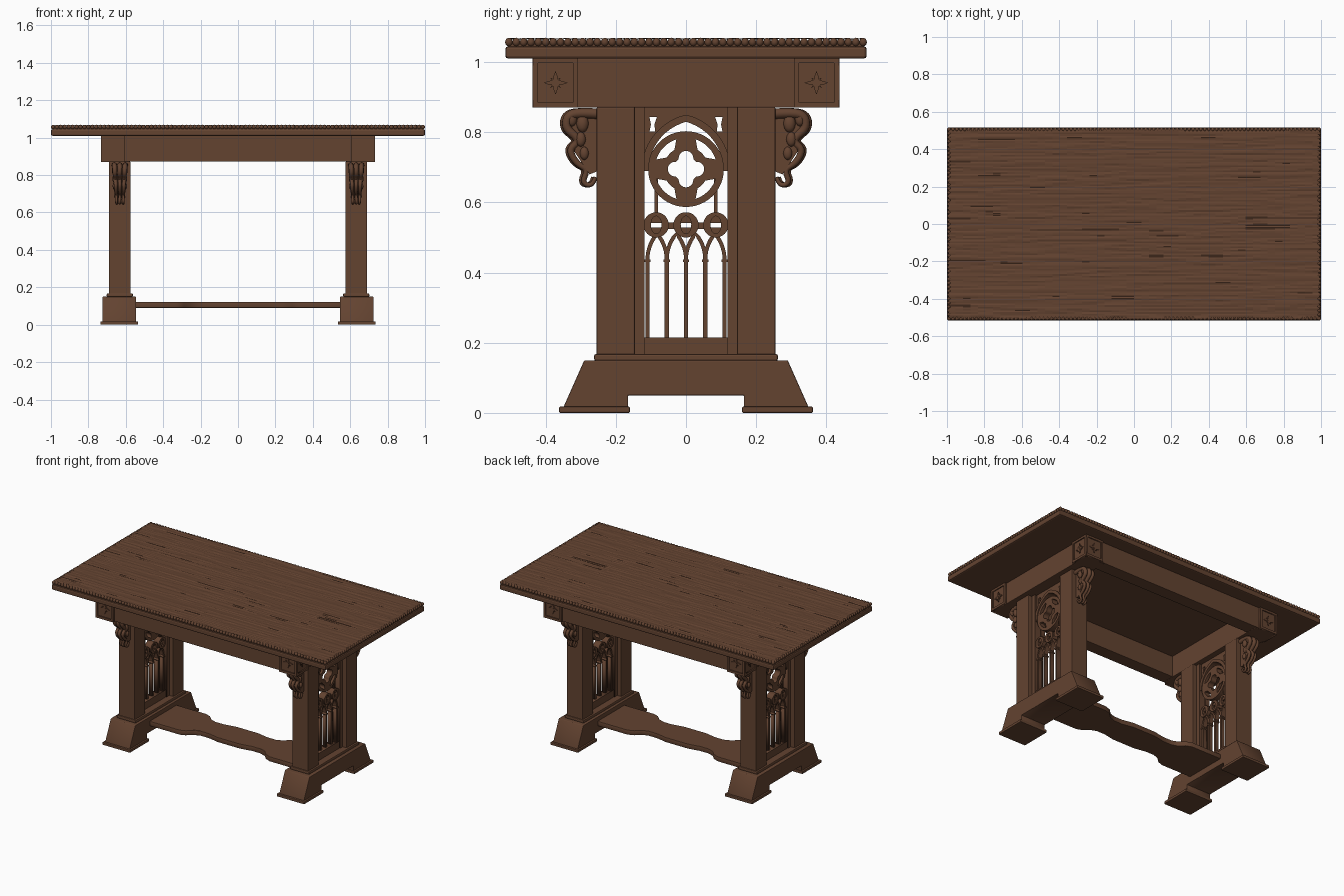
import bpy, bmesh, math, random
from mathutils import Vector, Matrix

if "Cube" in bpy.data.objects:
    bpy.data.objects.remove(bpy.data.objects["Cube"])

random.seed(4)
wood = bpy.data.materials.new("dark_wood")
wood.diffuse_color = (0.125, 0.056, 0.03, 1)
wood.use_nodes = True
wood.node_tree.nodes["Principled BSDF"].inputs["Base Color"].default_value = wood.diffuse_color
FRONT = (math.pi / 2, 0, 0)              # profile drawn in x,z
SIDE = (math.pi / 2, 0, math.pi / 2)     # profile drawn in y,z
FLAT = (0, 0, 0)                         # profile drawn in x,y
LEG_X = 0.632


def place(name, mesh, loc=(0, 0, 0), rot=FLAT, smooth=False, bevel=0):
    ob = bpy.data.objects.new(name, mesh)
    bpy.context.collection.objects.link(ob)
    ob.location, ob.rotation_euler = loc, rot
    if not mesh.materials:
        mesh.materials.append(wood)
    if smooth:
        for p in mesh.polygons:
            p.use_smooth = True
    if bevel:
        m = ob.modifiers.new("bevel", 'BEVEL')
        m.width, m.segments = bevel, 2
    return ob


def to_mesh(name, bm):
    me = bpy.data.meshes.new(name)
    bm.to_mesh(me)
    bm.free()
    return me


def box(name, x0, x1, y0, y1, z0, z1, bevel=0.004):
    bm = bmesh.new()
    bmesh.ops.create_cube(bm, size=1)
    bmesh.ops.scale(bm, vec=(x1 - x0, y1 - y0, z1 - z0), verts=bm.verts)
    return place(name, to_mesh(name, bm), ((x0 + x1) / 2, (y0 + y1) / 2, (z0 + z1) / 2), bevel=bevel)


def plate(name, shapes):
    """Extrude filled outlines; each shape is (thickness, outline, holes...)."""
    bm = bmesh.new()
    for thick, *loops in shapes:
        cu = bpy.data.curves.new(name, 'CURVE')
        cu.dimensions, cu.fill_mode, cu.extrude = '2D', 'BOTH', thick / 2
        for pts in loops:
            s = cu.splines.new('POLY')
            s.points.add(len(pts) - 1)
            for p, (a, b) in zip(s.points, pts):
                p.co = (a, b, 0, 1)
            s.use_cyclic_u = True
        tmp = bpy.data.objects.new(name, cu)
        bm.from_mesh(tmp.to_mesh())
        tmp.to_mesh_clear()
        bpy.data.objects.remove(tmp)
        bpy.data.curves.remove(cu)
    bmesh.ops.remove_doubles(bm, verts=bm.verts, dist=1e-5)
    return to_mesh(name, bm)


def arc(cx, cy, r, a0=0, a1=360, n=32):
    full = abs(a1 - a0) >= 360
    k = n if full else n - 1
    return [(cx + r * math.cos(math.radians(a0 + (a1 - a0) * i / k)),
             cy + r * math.sin(math.radians(a0 + (a1 - a0) * i / k))) for i in range(n)]


def rect(x0, x1, y0, y1):
    return [(x0, y0), (x1, y0), (x1, y1), (x0, y1)]


def gothic(cx, z0, w, h, n=12):
    """Pointed arch from left springing over the apex to the right."""
    r = (w * w + h * h) / (2 * w)
    left = arc(cx + r - w, z0, r, 180, math.degrees(math.atan2(h, w - r)), n)
    return left + [(2 * cx - x, z) for x, z in reversed(left[:-1])]


def ribbon(pts, width):
    out, back = [], []
    for i, p in enumerate(pts):
        t = (Vector(pts[min(i + 1, len(pts) - 1)]) - Vector(pts[max(i - 1, 0)])).normalized()
        n = Vector((-t.y, t.x)) * width / 2
        out.append((p[0] + n.x, p[1] + n.y))
        back.append((p[0] - n.x, p[1] - n.y))
    return out + back[::-1]


# table top: lower slab, upper board, grained surface, beaded edge
box("top_lower_slab", -1, 1, -0.515, 0.515, 1.01, 1.045, 0.008)
box("top_upper_board", -0.99, 0.99, -0.507, 0.507, 1.04, 1.061, 0)
bm = bmesh.new()
bmesh.ops.create_grid(bm, x_segments=50, y_segments=110, size=1)
rows = {}
for v in sorted(bm.verts, key=lambda v: (round(v.co.y, 4), v.co.x)):
    key = round(v.co.y, 4)
    if key not in rows or random.random() < 0.25:
        rows[key] = random.uniform(-0.0025, 0.0015)
    v.co = (v.co.x * 0.993, v.co.y * 0.508, rows[key])
place("top_grained_surface", to_mesh("grain", bm), (0, 0, 1.067))
bm = bmesh.new()
for half, other, swap, count in ((0.989, 0.505, False, 95), (0.505, 0.989, True, 49)):
    for s in (-1, 1):
        for i in range(count):
            t = -half + 2 * half * i / (count - 1)
            pos = (s * other, t, 1.057) if swap else (t, s * other, 1.057)
            m = Matrix.Translation(pos) @ Matrix.Diagonal((0.011, 0.011, 0.0125, 1))
            bmesh.ops.create_icosphere(bm, subdivisions=2, radius=1, matrix=m)
place("top_beaded_edge", to_mesh("beads", bm), smooth=True)

# apron rails
for s, side in ((-1, "front"), (1, "back")):
    box(side + "_apron_rail", -0.62, 0.62, min(s * 0.34, s * 0.425), max(s * 0.34, s * 0.425), 0.872, 1.012)
for s, side in ((-1, "left"), (1, "right")):
    box(side + "_apron_rail", min(s * 0.58, s * 0.72), max(s * 0.58, s * 0.72), -0.42, 0.42, 0.87, 1.012)

# corner blocks with a framed rosette on the outer faces
star = []
for k in range(4):
    for a, r in ((0, 0.034), (16, 0.02), (33, 0.012), (45, 0.022), (57, 0.012), (74, 0.02)):
        t = math.radians(90 * k + a)
        star.append((r * math.cos(t), r * math.sin(t)))
panel = plate("rosette_panel", [
    (0.012, rect(-0.064, 0.064, -0.071, 0.071), rect(-0.05, 0.05, -0.056, 0.056)),
    (0.009, star), (0.013, arc(0, 0, 0.008, n=12))])
for sx in (-1, 1):
    for sy in (-1, 1):
        cx, cy = sx * 0.668, sy * 0.372
        box("corner_block", cx - 0.058, cx + 0.058, cy - 0.058, cy + 0.058, 0.87, 1.012)
        place("corner_panel_side", panel, (sx * 0.727, cy, 0.941), SIDE)
        place("corner_panel_front", panel, (cx, sy * 0.431, 0.941), FRONT)

# pierced tracery: spandrel, arch, rose, three rings, four lancets
hole = [(0.083, 0.843), (0.104, 0.843), (0.1, 0.822), (0.104, 0.802), (0.088, 0.802), (0.09, 0.822)]
arch = gothic(0, 0.69, 0.117, 0.15)
spandrel = [(-0.147, 0.87), (-0.147, 0.69)] + arch + [(0.147, 0.69), (0.147, 0.87)]
quatrefoil, lenses = [], []
for k in range(4):
    a = math.radians(90 * k)
    quatrefoil += arc(0.031 * math.cos(a), 0.695 + 0.031 * math.sin(a), 0.021, 90 * k - 95, 90 * k + 95, 12)
    b = 90 * k + 45
    lenses.append(arc(0, 0.695, 0.089, b - 27, b + 27, 10) + arc(0, 0.695, 0.064, b + 14, b - 14, 6))
shapes = [
    (0.03, spandrel, hole, [(-y, z) for y, z in hole]),
    (0.05, ribbon(arch, 0.02)),
    (0.04, arc(0, 0.695, 0.108, n=48), quatrefoil, *lenses),
    (0.03, rect(-0.12, 0.12, 0.529, 0.543), arc(-0.085, 0.536, 0.03), arc(0, 0.536, 0.03), arc(0.085, 0.536, 0.03)),
    (0.05, rect(-0.147, 0.147, 0.165, 0.215))]
shapes += [(0.045, arc(c, 0.536, 0.036), [(c + (y - c) * 0.6, z) for y, z in arc(c, 0.536, 0.025)])
           for c in (-0.085, 0, 0.085)]
for s in (-1, 1):
    shapes.append((0.06, rect(*sorted((s * 0.118, s * 0.148)), 0.165, 0.87)))
    shapes.append((0.03, rect(s * 0.085 - 0.005, s * 0.085 + 0.005, 0.565, 0.69)))
for i in range(5):
    c = -0.11 + 0.055 * i
    shapes.append((0.026, rect(c - 0.006, c + 0.006, 0.21, 0.445)))
    shapes.append((0.034, rect(c - 0.009, c + 0.009, 0.43, 0.438)))
    if i < 4:
        shapes.append((0.028, ribbon(gothic(c + 0.0275, 0.436, 0.0275, 0.075, 8), 0.011)))
tracery = plate("tracery", shapes)

# sloped foot with a notch beneath
foot = plate("foot", [(0.18, [(-0.35, 0.015), (-0.165, 0.015), (-0.165, 0.05), (0.165, 0.05),
                              (0.165, 0.015), (0.35, 0.015), (0.29, 0.15), (-0.29, 0.15)])])

# scrolled leaf bracket: solid core and tapering strands
core = plate("bracket_core", [(0.055, [(0.25, 0.86), (0.32, 0.858), (0.337, 0.83), (0.325, 0.795), (0.312, 0.775),
                                       (0.318, 0.745), (0.295, 0.71), (0.275, 0.68), (0.25, 0.69)])])
strand = [(0.26, 0.853), (0.315, 0.857), (0.345, 0.845), (0.348, 0.81), (0.318, 0.787), (0.315, 0.77), (0.34, 0.75),
          (0.318, 0.71), (0.285, 0.695), (0.303, 0.655), (0.272, 0.645), (0.264, 0.672)]
cu = bpy.data.curves.new("strands", 'CURVE')
cu.dimensions, cu.bevel_depth, cu.bevel_resolution, cu.use_fill_caps = '3D', 0.013, 2, True
for off in (-1, 0, 1):
    s = cu.splines.new('NURBS')
    s.points.add(len(strand) - 1)
    s.order_u, s.use_endpoint_u, s.resolution_u = 3, True, 4
    for i, (p, (y, z)) in enumerate(zip(s.points, strand)):
        f = i / (len(strand) - 1)
        p.co = (off * 0.03 * (1 - 0.5 * f), y - 0.006 * abs(off), z, 1)
        p.radius = 1.15 - 0.7 * f
tmp = bpy.data.objects.new("strands", cu)
bm = bmesh.new()
bm.from_mesh(tmp.to_mesh())
tmp.to_mesh_clear()
bpy.data.objects.remove(tmp)
for sx in (-1, 1):
    for y, z, r in ((0.325, 0.838, 0.018), (0.295, 0.825, 0.022), (0.3, 0.78, 0.018), (0.29, 0.74, 0.016)):
        m = Matrix.Translation((sx * 0.029, y, z)) @ Matrix.Diagonal((0.6, 0.8, 1.2, 1))
        bmesh.ops.create_icosphere(bm, subdivisions=2, radius=r, matrix=m)
leaf = to_mesh("bracket_leaf", bm)

# the two trestle ends
for sx, side in ((-1, "left"), (1, "right")):
    x = sx * LEG_X
    fx = sx * 0.635
    place(side + "_tracery", tracery, (x, 0, 0), SIDE)
    place(side + "_foot", foot, (fx, 0, 0), SIDE, bevel=0.003)
    box(side + "_foot_moulding", x - 0.07, x + 0.07, -0.262, 0.262, 0.148, 0.168, 0.006)
    for sy in (-1, 1):
        y0, y1 = sorted((sy * 0.145, sy * 0.255))
        box(side + "_leg_post", x - 0.058, x + 0.058, y0, y1, 0.16, 0.872)
        y0, y1 = sorted((sy * 0.16, sy * 0.362))
        box(side + "_foot_pad", fx - 0.101, fx + 0.101, y0, y1, 0, 0.018)
        turn = (0, 0, 0 if sy > 0 else math.pi)
        place(side + "_bracket_core", core, (x, 0, 0), SIDE if sy > 0 else (math.pi / 2, 0, -math.pi / 2))
        place(side + "_bracket_leaf", leaf, (x, 0, 0), turn, smooth=True)

# shaped stretcher board
half = [(-0.57, 0.14), (-0.33, 0.14), (-0.29, 0.125), (-0.26, 0.095), (-0.22, 0.08), (-0.16, 0.08), (-0.08, 0.095)]
edge = half + [(-x, y) for x, y in reversed(half)]
board = plate("stretcher", [(0.032, edge + [(x, -y) for x, y in reversed(edge)])])
place("stretcher", board, (0, 0, 0.106), bevel=0.004)
